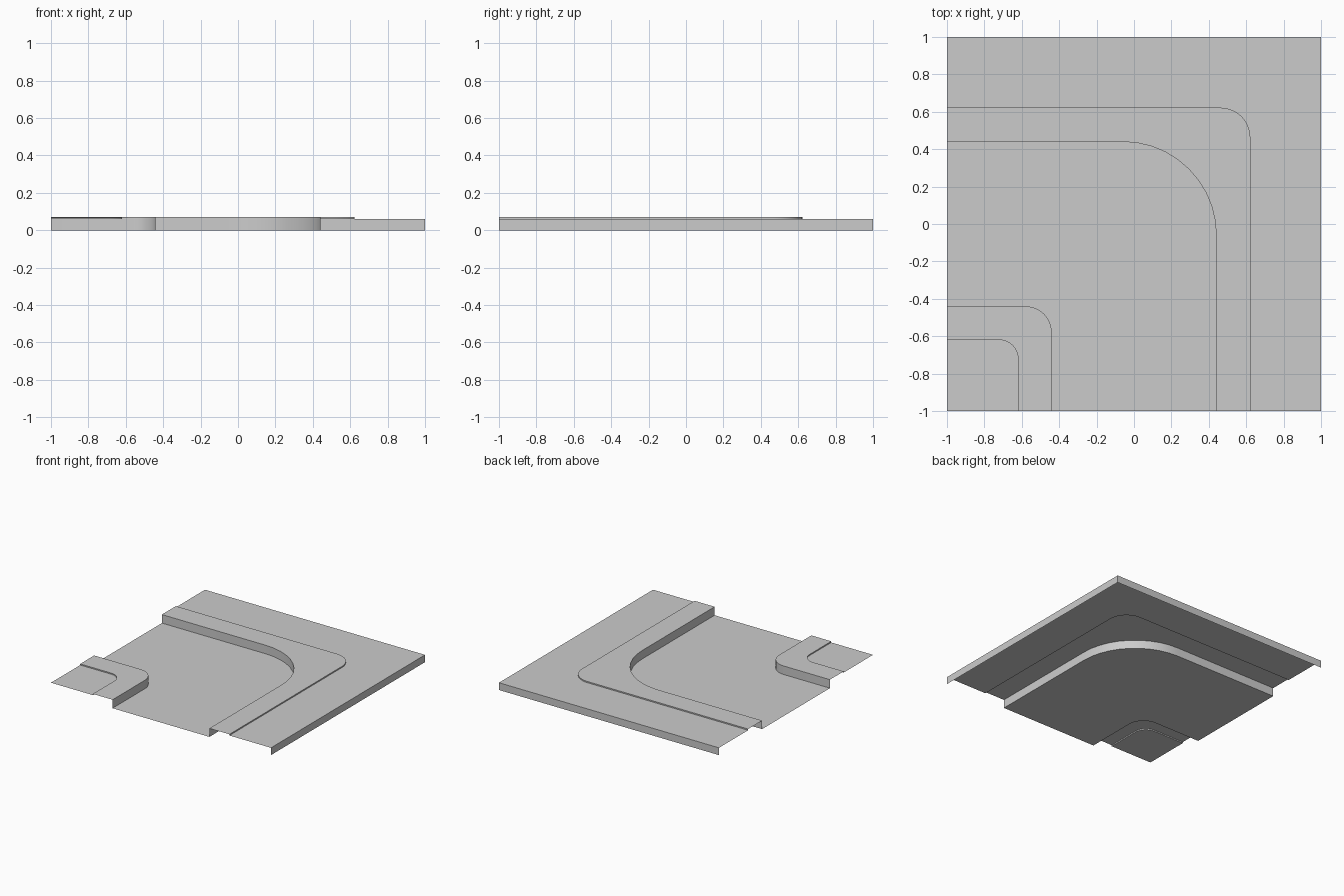
import bpy, bmesh, math

cube = bpy.data.objects.get("Cube")
if cube:
    bpy.data.objects.remove(cube, do_unlink=True)

STEPS = 10
GROUND, KERB, ROAD = 0.06, 0.07, 0.0

# One flat grey for the whole tile
grey = bpy.data.materials.new("light_grey")
grey.use_nodes = True
colour = (0.6, 0.6, 0.6, 1)
grey.diffuse_color = colour
grey.node_tree.nodes["Principled BSDF"].inputs["Base Color"].default_value = colour


def bend(offset, radius):
    """Outline running in from the left edge, round the bend, out to the front edge."""
    c = offset - radius
    arc = [(c + radius * math.sin(a), c + radius * math.cos(a))
           for a in (math.pi / 2 * i / STEPS for i in range(STEPS + 1))]
    return [(-1, offset)] + arc + [(offset, -1)]


def sheet(name, rails):
    """Open surface lofted through (outline, height) rails, inner to outer."""
    bm = bmesh.new()
    rows = [[bm.verts.new((x, y, z)) for x, y in line] for line, z in rails]
    for low, high in zip(rows, rows[1:]):
        for i in range(len(low) - 1):
            bm.faces.new((low[i], low[i + 1], high[i + 1], high[i]))
    # Collapse sharp corners to single points
    bmesh.ops.remove_doubles(bm, verts=bm.verts, dist=0.0001)
    mesh = bpy.data.meshes.new(name)
    bm.to_mesh(mesh)
    bm.free()
    mesh.materials.append(grey)
    obj = bpy.data.objects.new(name, mesh)
    bpy.context.collection.objects.link(obj)
    bpy.ops.object.select_all(action="DESELECT")
    obj.select_set(True)
    bpy.context.view_layer.objects.active = obj
    bpy.ops.object.shade_smooth_by_angle(angle=math.radians(30))


corner = bend(-1, 0)
inner_back = bend(-0.62, 0.1)
inner_front = bend(-0.44, 0.14)
outer_front = bend(0.44, 0.5)
outer_back = bend(0.622, 0.16)
border = bend(1, 0)

# Ground and kerb inside the bend
sheet("inner_ground", [(corner, GROUND), (inner_back, GROUND)])
sheet("inner_kerb", [(inner_back, GROUND), (inner_back, KERB - 0.0005),
                     (inner_front, KERB), (inner_front, ROAD)])
# Road surface
sheet("road", [(inner_front, ROAD), (outer_front, ROAD)])
# Kerb and ground outside the bend, with a skirt along the two far edges
sheet("outer_kerb", [(outer_front, ROAD), (outer_front, KERB),
                     (outer_back, KERB), (outer_back, GROUND)])
sheet("outer_ground", [(outer_back, GROUND), (border, GROUND), (border, ROAD)])
